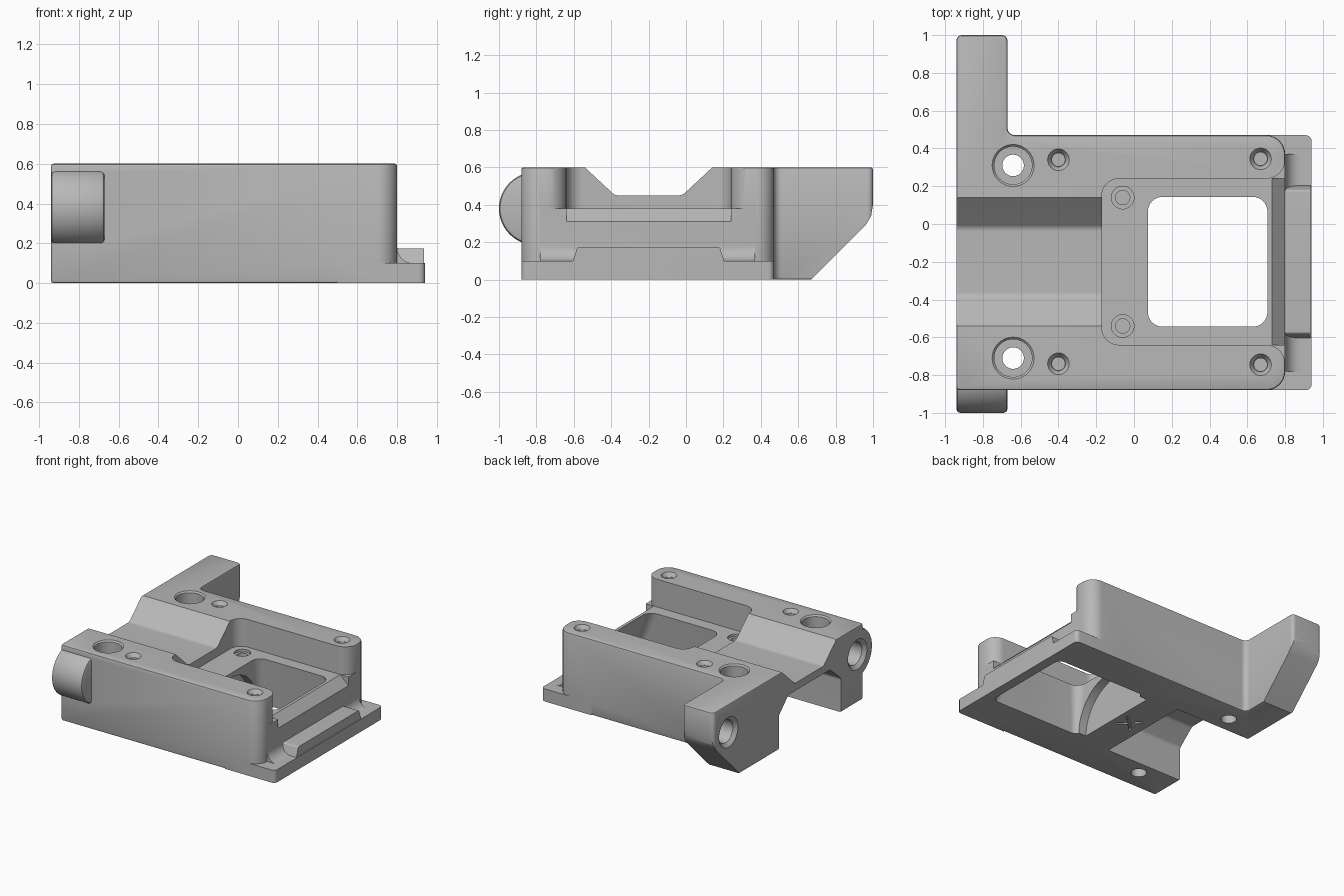
import bpy, bmesh, math
from mathutils import Vector

old = bpy.data.objects.get("Cube")
if old:
    bpy.data.objects.remove(old, do_unlink=True)

grey = bpy.data.materials.new("plain_grey")
grey.use_nodes = True
grey.diffuse_color = (0.48, 0.48, 0.48, 1)
grey.node_tree.nodes["Principled BSDF"].inputs["Base Color"].default_value = (0.48, 0.48, 0.48, 1)


def rounded(corners, steps=8):
    """Polygon from (u, v, radius) corners, with each corner filleted."""
    out = []
    for i, (u, v, r) in enumerate(corners):
        p = Vector((u, v))
        if r == 0:
            out.append(p)
            continue
        a = (Vector(corners[i - 1][:2]) - p).normalized()
        b = (Vector(corners[(i + 1) % len(corners)][:2]) - p).normalized()
        half = a.angle(b) / 2
        centre = p + (a + b).normalized() * (r / math.sin(half))
        start = p + a * (r / math.tan(half)) - centre
        end = p + b * (r / math.tan(half)) - centre
        sweep = start.angle_signed(end)
        for k in range(steps + 1):
            t = -sweep * k / steps
            c, s = math.cos(t), math.sin(t)
            out.append(centre + Vector((start.x * c - start.y * s, start.x * s + start.y * c)))
    return out


def rect(u0, u1, v0, v1, r=0):
    return rounded([(u0, v0, r), (u1, v0, r), (u1, v1, r), (u0, v1, r)])


def circle(u, v, r, n=40):
    return [(u + r * math.cos(math.tau * k / n), v + r * math.sin(math.tau * k / n)) for k in range(n)]


PLACE = {"x": lambda u, v, w: (w, u, v), "y": lambda u, v, w: (u, w, v), "z": lambda u, v, w: (u, v, w)}


def prism(name, outline, axis, lo, hi, end=None, chamfer=0):
    """Extrude an outline along an axis, optionally lofting to another outline."""
    bm = bmesh.new()
    rings = [[bm.verts.new(PLACE[axis](p[0], p[1], w)) for p in pts]
             for pts, w in ((outline, lo), (end or outline, hi))]
    caps = [bm.faces.new(r) for r in rings]
    n = len(outline)
    for i in range(n):
        j = (i + 1) % n
        bm.faces.new((rings[0][i], rings[0][j], rings[1][j], rings[1][i]))
    bmesh.ops.recalc_face_normals(bm, faces=bm.faces[:])
    if chamfer:
        edges = list({e for f in caps for e in f.edges})
        bmesh.ops.bevel(bm, geom=edges, offset=chamfer, segments=2, profile=0.5, affect='EDGES')
    mesh = bpy.data.meshes.new(name)
    bm.to_mesh(mesh)
    bm.free()
    mesh.materials.append(grey)
    ob = bpy.data.objects.new(name, mesh)
    bpy.context.collection.objects.link(ob)
    return ob


# Main block with the long rear arm
body = prism("mount_body", rounded([
    (-0.94, -0.88, 0.02), (0.8, -0.88, 0.1), (0.8, 0.47, 0.1), (-0.67, 0.47, 0.04),
    (-0.67, 1.0, 0.03), (-0.94, 1.0, 0.03)]), "z", 0, 0.6, chamfer=0.012)


def combine(part, operation):
    mod = body.modifiers.new(part.name, 'BOOLEAN')
    mod.operation, mod.object, mod.solver = operation, part, 'EXACT'
    bpy.context.view_layer.objects.active = body
    bpy.ops.object.modifier_apply(modifier=mod.name)
    bpy.data.objects.remove(part, do_unlink=True)


def add(*args, **kw):
    combine(prism(*args, **kw), 'UNION')


def cut(*args, **kw):
    combine(prism(*args, **kw), 'DIFFERENCE')


# Sloped underside of the arm
cut("arm_slope", [(0.66, -0.01), (0.96, 0.29), (0.99, 0.34), (1.001, 0.41), (1.1, 0.41), (1.1, -0.01)],
    "x", -1.1, -0.5)

# Round front lug
add("front_lug", circle(-0.805, 0.38, 0.195, 56), "x", -0.94, -0.67, chamfer=0.02)

# End flange, its fillet against the wall, and the raised lip
add("end_flange", rounded([(0.5, -0.88, 0), (0.94, -0.88, 0.03), (0.94, 0.47, 0.03), (0.5, 0.47, 0)]),
    "z", 0, 0.1)
add("flange_fillet", rounded([(0.7, 0.05, 0), (0.9, 0.05, 0), (0.9, 0.1, 0), (0.8, 0.1, 0.08),
                              (0.8, 0.2, 0), (0.7, 0.2, 0)]), "y", -0.78, 0.37)
add("flange_lip", rounded([(-0.62, 0.05, 0), (0.22, 0.05, 0), (0.18, 0.175, 0.015), (-0.58, 0.175, 0.015)]),
    "x", 0.7, 0.935)

# Trough across the top
cut("top_trough", rounded([(-0.6, 0.655, 0), (-0.38, 0.45, 0.05), (-0.02, 0.45, 0.05), (0.2, 0.655, 0)]),
    "x", -1.1, -0.1)

# Pocket open at one end, flaring around the rounded arm tips
cut("top_pocket", rounded([
    (-0.17, -0.64, 0.09), (0.8, -0.64, 0.1), (0.8, -0.8, 0), (1.1, -0.8, 0),
    (1.1, 0.4, 0), (0.8, 0.4, 0), (0.8, 0.24, 0.1), (-0.17, 0.24, 0.09)]), "z", 0.38, 0.8)
cut("pocket_end_slope", [(0.73, 0.38), (0.83, 0.28), (0.9, 0.5), (0.73, 0.5)], "y", -0.64, 0.24)

# Tapered opening from the underside to the window, with an arched recess
cut("window_opening", rect(0.06, 0.87, -0.58, 0.18, 0.05), "z", -0.02, 0.42,
    end=rect(0.075, 0.69, -0.54, 0.14, 0.08))
cut("arched_recess", circle(-0.2, 0, 0.345, 56), "x", 0.0, 0.2)

# Channel under the trough, open at the side
cut("under_channel", rounded([
    (-0.6, -0.02, 0), (-0.6, 0.27, 0.04), (-0.46, 0.39, 0.04), (0.06, 0.39, 0.04),
    (0.18, 0.27, 0.04), (0.18, -0.02, 0)]), "x", -1.1, -0.26)

# Vertical holes, repeated on both sides
for y in (0.31, -0.71):
    cut("bolt_counterbore", circle(-0.64, y, 0.1), "z", 0.4, 0.7)
    cut("bolt_counterbore_chamfer", circle(-0.64, y, 0.1), "z", 0.589, 0.601, end=circle(-0.64, y, 0.112))
    cut("bolt_hole", circle(-0.64, y, 0.057), "z", -0.1, 0.5)


def screw_hole(x, y, top):
    cut("screw_countersink", circle(x, y, 0.038, 24), "z", top - 0.03, top + 0.001, end=circle(x, y, 0.058, 24))
    cut("screw_hole", circle(x, y, 0.034, 24), "z", top - 0.14, top + 0.05)


for x, y, top in ((-0.4, 0.34, 0.6), (-0.4, -0.74, 0.6), (0.67, 0.345, 0.6), (0.67, -0.745, 0.6)):
    screw_hole(x, y, top)
for y in (0.14, -0.54):
    cut("pocket_counterbore", circle(-0.06, y, 0.06), "z", 0.36, 0.5)
    cut("pocket_hole", circle(-0.06, y, 0.038), "z", 0.3, 0.5)

# Blind side holes in the arm and the lug
for y in (0.81, -0.805):
    cut("side_hole_chamfer", circle(y, 0.38, 0.12), "x", -0.941, -0.915, end=circle(y, 0.38, 0.09))
    cut("side_hole", circle(y, 0.38, 0.09), "x", -1.0, -0.79)

# Crossed grooves under the bridge
for s in (1, -1):
    d, w = Vector((0.07, 0.07 * s)), Vector((-0.006 * s, 0.006))
    c = Vector((-0.12, -0.2))
    cut("cross_groove", [c - d - w, c + d - w, c + d + w, c - d + w], "z", -0.02, 0.012)

# Smooth the curved walls while keeping edges crisp
bpy.ops.object.select_all(action='DESELECT')
body.select_set(True)
bpy.context.view_layer.objects.active = body
bpy.ops.object.shade_smooth_by_angle(angle=math.radians(25))
